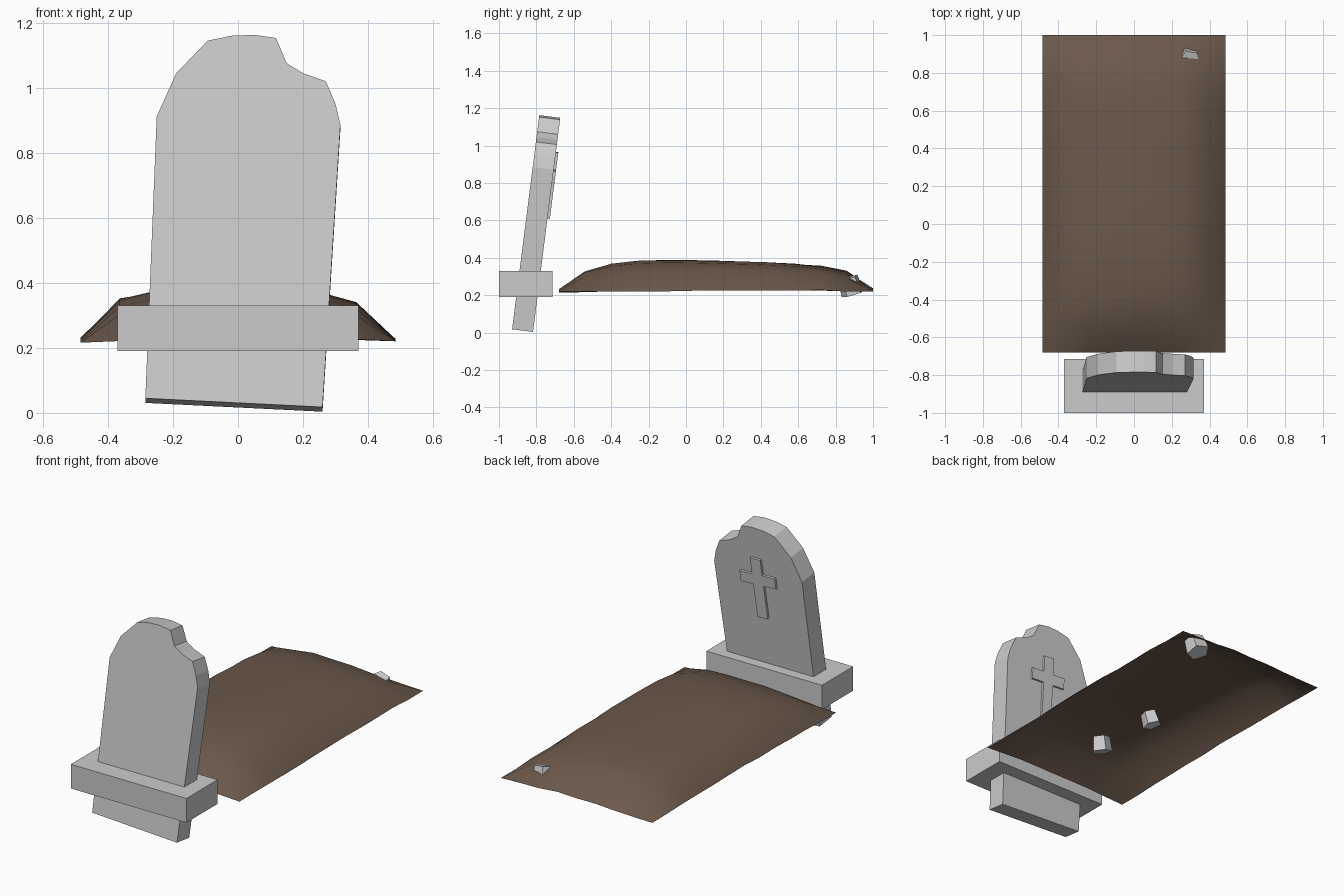
import bpy, bmesh, math, random
from mathutils import Matrix, Vector

if "Cube" in bpy.data.objects:
    bpy.data.objects.remove(bpy.data.objects["Cube"])

random.seed(4)


def make_object(name, bm, location=(0, 0, 0)):
    bmesh.ops.recalc_face_normals(bm, faces=bm.faces)
    mesh = bpy.data.meshes.new(name)
    bm.to_mesh(mesh)
    bm.free()
    obj = bpy.data.objects.new(name, mesh)
    obj.location = location
    bpy.context.collection.objects.link(obj)
    return obj


LEAN = math.radians(7.25)
OUT = Vector((0, math.cos(LEAN), -math.sin(LEAN)))  # direction out of the back face


def leaning_plate(name, profile, start, depth):
    """Extrude an x/z outline that lies on the leaning plane of the stone."""
    bm = bmesh.new()
    pts = [Vector((x, -0.93 + (z - 0.018) * math.tan(LEAN), z)) + OUT * start
           for x, z in profile]
    face = bm.faces.new([bm.verts.new(p) for p in pts])
    ext = bmesh.ops.extrude_face_region(bm, geom=[face])
    verts = [v for v in ext["geom"] if isinstance(v, bmesh.types.BMVert)]
    bmesh.ops.translate(bm, verts=verts, vec=OUT * depth)
    return make_object(name, bm)


# Leaning headstone with a chipped shoulder
THICK = 0.113
leaning_plate("headstone", [
    (-0.285, 0.045), (0.26, 0.018), (0.315, 0.885), (0.30, 0.95), (0.27, 1.02),
    (0.20, 1.045), (0.15, 1.075), (0.117, 1.153), (0.05, 1.163), (-0.02, 1.16),
    (-0.093, 1.145), (-0.19, 1.045), (-0.25, 0.912)], 0, THICK)

# Raised cross on the face above the grave
w, a, top, bottom, hi, lo = 0.033, 0.113, 0.127, -0.227, 0.033, -0.03
half = [(w, bottom), (w, lo), (a, lo), (a, hi), (w, hi), (w, top)]
outline = half + [(-x, z) for x, z in reversed(half)]
roll = math.radians(2.9)
outline = [(0.03 + x * math.cos(roll) + z * math.sin(roll),
            0.853 - x * math.sin(roll) + z * math.cos(roll)) for x, z in outline]
leaning_plate("cross", outline, THICK - 0.008, 0.021)

# Plinth
bm = bmesh.new()
bmesh.ops.create_cube(bm, size=1, matrix=Matrix.Diagonal((0.74, 0.285, 0.14, 1)))
make_object("plinth", bm, (0, -0.8575, 0.26))

# Earth mound: an open, smooth sheet domed by two cross profiles
across = [0, 0.76, 0.92, 1, 1, 1, 0.91, 0.70, 0]
along = [0, 0.63, 0.86, 0.96, 1, 1, 0.98, 0.94, 0.90, 0.85, 0.78, 0.60, 0]
bm = bmesh.new()
grid = []
for j, fy in enumerate(along):
    row = []
    for i, fx in enumerate(across):
        u, v = i / 8, j / 12
        base = 0.218 + 0.016 * math.sin(math.pi * u) + 0.018 * math.sin(math.pi * v) * v
        z = base + (0.387 - base) * fx * fy + random.uniform(-0.004, 0.004)
        row.append(bm.verts.new((-0.485 + 0.97 * u, -0.68 + 1.68 * v, z)))
    grid.append(row)
for r0, r1 in zip(grid, grid[1:]):
    for i in range(8):
        bm.faces.new((r0[i], r0[i + 1], r1[i + 1], r1[i])).smooth = True
mound = make_object("earth_mound", bm)
if mound.data.polygons[0].normal.z < 0:
    mound.data.flip_normals()
earth = bpy.data.materials.new("earth")
earth.diffuse_color = (0.15, 0.10, 0.07, 1)
earth.use_nodes = True
earth.node_tree.nodes["Principled BSDF"].inputs["Base Color"].default_value = earth.diffuse_color
mound.data.materials.append(earth)

# Faceted stones buried in the mound
for n, (pos, r, spin) in enumerate([((0.29, 0.88, 0.25), 0.065, 0.4),
                                    ((-0.07, 0.06, 0.28), 0.055, 1.3),
                                    ((-0.04, -0.33, 0.28), 0.06, 2.2)]):
    bm = bmesh.new()
    bmesh.ops.create_cone(bm, cap_ends=True, segments=5, radius1=r, radius2=r * 0.85,
                          depth=r * 1.4)
    bmesh.ops.rotate(bm, verts=bm.verts, cent=(0, 0, 0),
                     matrix=Matrix.Rotation(spin, 3, 'Z') @ Matrix.Rotation(0.3, 3, 'X'))
    make_object("buried_stone_%d" % (n + 1), bm, pos)
